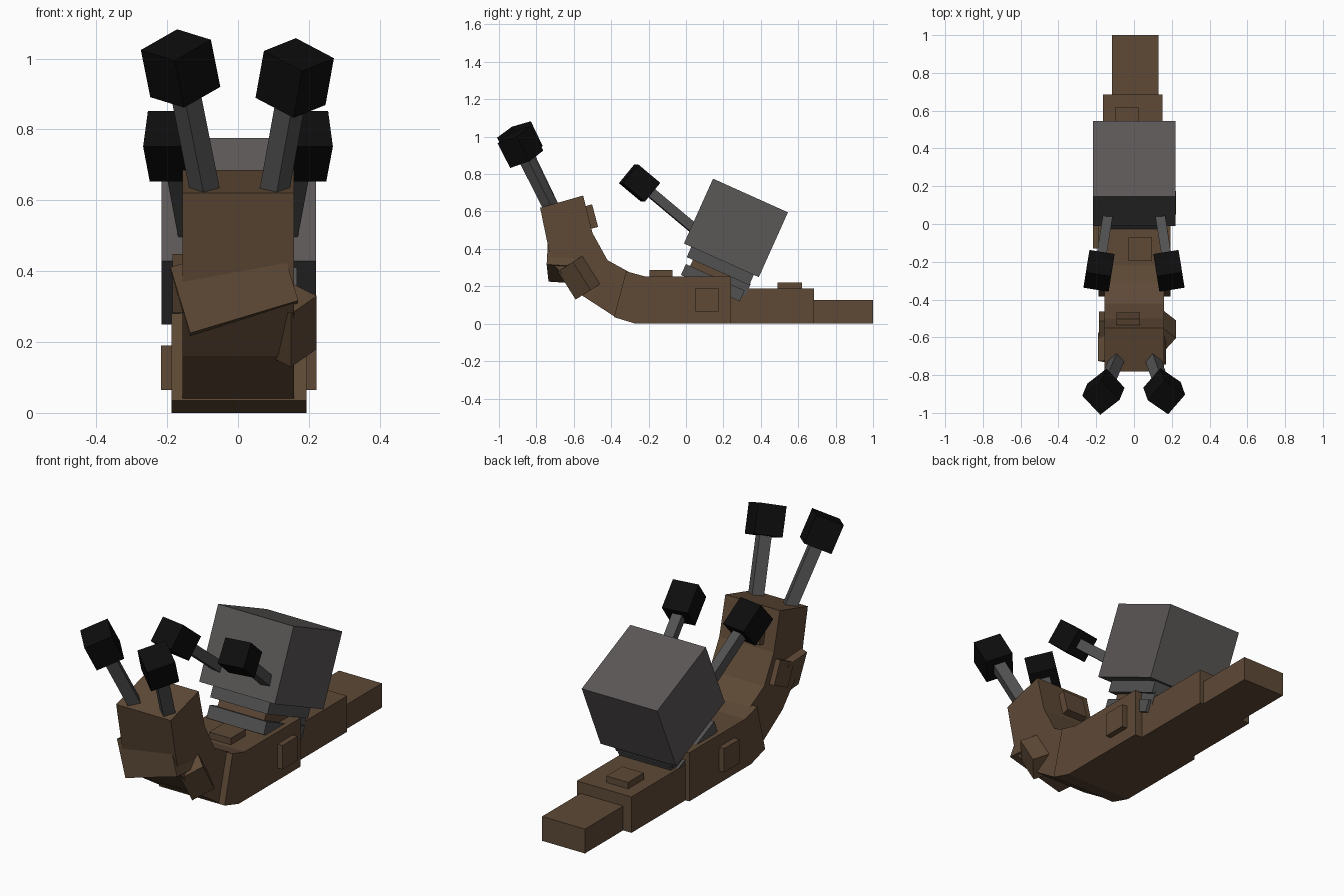
import bpy, bmesh, math
from mathutils import Matrix, Vector

if "Cube" in bpy.data.objects:
    bpy.data.objects.remove(bpy.data.objects["Cube"])


def material(name, rgb):
    m = bpy.data.materials.new(name)
    m.diffuse_color = (*rgb, 1)
    m.use_nodes = True
    m.node_tree.nodes["Principled BSDF"].inputs["Base Color"].default_value = m.diffuse_color
    return m


BROWN = material("brown", (0.112, 0.067, 0.037))
SHELL_GREY = material("shell grey", (0.105, 0.095, 0.095))
STALK_GREY = material("stalk grey", (0.085, 0.083, 0.083))
BLACK = material("black", (0.004, 0.004, 0.004))


def finish(name, bm, mat):
    bmesh.ops.recalc_face_normals(bm, faces=bm.faces)
    mesh = bpy.data.meshes.new(name)
    bm.to_mesh(mesh)
    bm.free()
    mesh.materials.append(mat)
    ob = bpy.data.objects.new(name, mesh)
    bpy.context.collection.objects.link(ob)
    return ob


def box(name, center, size, mat, rot=None):
    """Box from centre, size and an optional 3x3 rotation."""
    bm = bmesh.new()
    m = Matrix.Translation(center)
    if rot is not None:
        m = m @ rot.to_4x4()
    bmesh.ops.create_cube(bm, size=1, matrix=m @ Matrix.Diagonal((*size, 1)))
    return finish(name, bm, mat)


def span(name, x, y, z, mat):
    """Upright box from its limits on each axis."""
    lim = (x, y, z)
    return box(name, [(a + b) / 2 for a, b in lim], [b - a for a, b in lim], mat)


def edges_box(name, corner, u, v, w, mat):
    """Slanted box from one corner and its three edges."""
    u, v, w = Vector(u), Vector(v), Vector(w)
    rot = Matrix((u.normalized(), v.normalized(), w.normalized())).transposed()
    return box(name, Vector(corner) + (u + v + w) / 2,
               (u.length, v.length, w.length), mat, rot)


def extrude_profile(name, profile, x0, x1, mat):
    """Side profile (y, z) extruded across x."""
    bm = bmesh.new()
    face = bm.faces.new([bm.verts.new((x0, y, z)) for y, z in profile])
    new = bmesh.ops.extrude_face_region(bm, geom=[face])["geom"]
    bmesh.ops.translate(bm, vec=(x1 - x0, 0, 0),
                        verts=[g for g in new if isinstance(g, bmesh.types.BMVert)])
    return finish(name, bm, mat)


def stalk(name, base, tip, thick, knob, yaw):
    """Square rod with a black block on its end, turned about its axis."""
    base, tip = Vector(base), Vector(tip)
    az = (tip - base).normalized()
    ax = (Vector((1, 0, 0)) - az * az.x).normalized()
    rot = Matrix((ax, az.cross(ax), az)).transposed()
    rot = rot @ Matrix.Rotation(math.radians(yaw), 3, 'Z')
    box(name + "_rod", (base + tip) / 2, (thick, thick, (tip - base).length), STALK_GREY, rot)
    box(name + "_knob", tip, knob, BLACK, rot)


def tilt(deg):
    return Matrix.Rotation(math.radians(deg), 3, 'X')


# Body: raised neck and head, middle, rear and tail
extrude_profile("neck_and_head",
                [(-.78, .62), (-.55, .685), (-.50, .485), (-.42, .34), (-.29, .268),
                 (-.20, .245), (-.20, .05), (-.385, .04), (-.57, .16), (-.72, .33)],
                -.157, .158, BROWN)
extrude_profile("middle_body",
                [(-.385, .035), (-.27, 0), (.24, 0), (.24, .253), (-.22, .253), (-.32, .28)],
                -.187, .193, BROWN)
span("rear_body", (-.165, .15), (.2, .685), (0, .187), BROWN)
span("tail", (-.117, .13), (.65, 1), (0, .127), BROWN)

# Crooked lip block and cheek block
edges_box("lip", (-.135, -.735, .225), (.305, -.01, .092), (-.056, .01, .186),
          (0, .15, -.01), BROWN)
edges_box("cheek", (.222, -.605, .33), (0, .095, -.15), (-.073, -.08, -.051),
          (-.09, .07, .045), BROWN)

# Skin bumps
span("back_bump", (-.03, .095), (-.195, -.072), (.23, .287), BROWN)
span("rear_bump", (-.10, .025), (.49, .62), (.16, .221), BROWN)
span("right_bump", (.17, .222), (.05, .175), (.065, .19), BROWN)
span("left_bump", (-.217, -.17), (-.13, -.005), (.065, .19), BROWN)
box("neck_bump", (-.03, -.515, .57), (.125, .06, .125), BROWN, tilt(15))
box("neck_side_bump", (-.165, -.545, .365), (.04, .125, .125), BROWN, tilt(25))

# Shell with its layered base, all on one tilted frame
TILT = tilt(-24.2)
CENTER = Vector((0.002, .267, .512))


def shell_part(name, width, y0, y1, z0, z1, mat):
    offset = TILT @ Vector((0, (y0 + y1) / 2, (z0 + z1) / 2))
    box(name, CENTER + offset, (width, y1 - y0, z1 - z0), mat, TILT)


shell_part("shell", .436, -.2195, .2195, -.19, .19, SHELL_GREY)
shell_part("shell_collar", .33, -.176, .19, -.25, -.18, STALK_GREY)
shell_part("shell_neck", .27, -.14, .16, -.30, -.24, BROWN)
shell_part("shell_base", .33, -.165, .18, -.35, -.286, STALK_GREY)
shell_part("shell_rear_base", .30, .08, .195, -.31, -.24, STALK_GREY)

# Eye stalks on the head
stalk("left_eye", (-.088, -.71, .60), (-.162, -.888, .972), .06, (.142, .142, .15), 43)
stalk("right_eye", (.098, -.71, .60), (.160, -.885, .945), .06, (.142, .142, .15), 50)

# Arms reaching forward from the shell
for side, name in ((-1, "left_arm"), (1, "right_arm")):
    stalk(name, (side * .13, .10, .46), (side * .185, -.248, .752), .052,
          (.135, .13, .155), side * 6)
